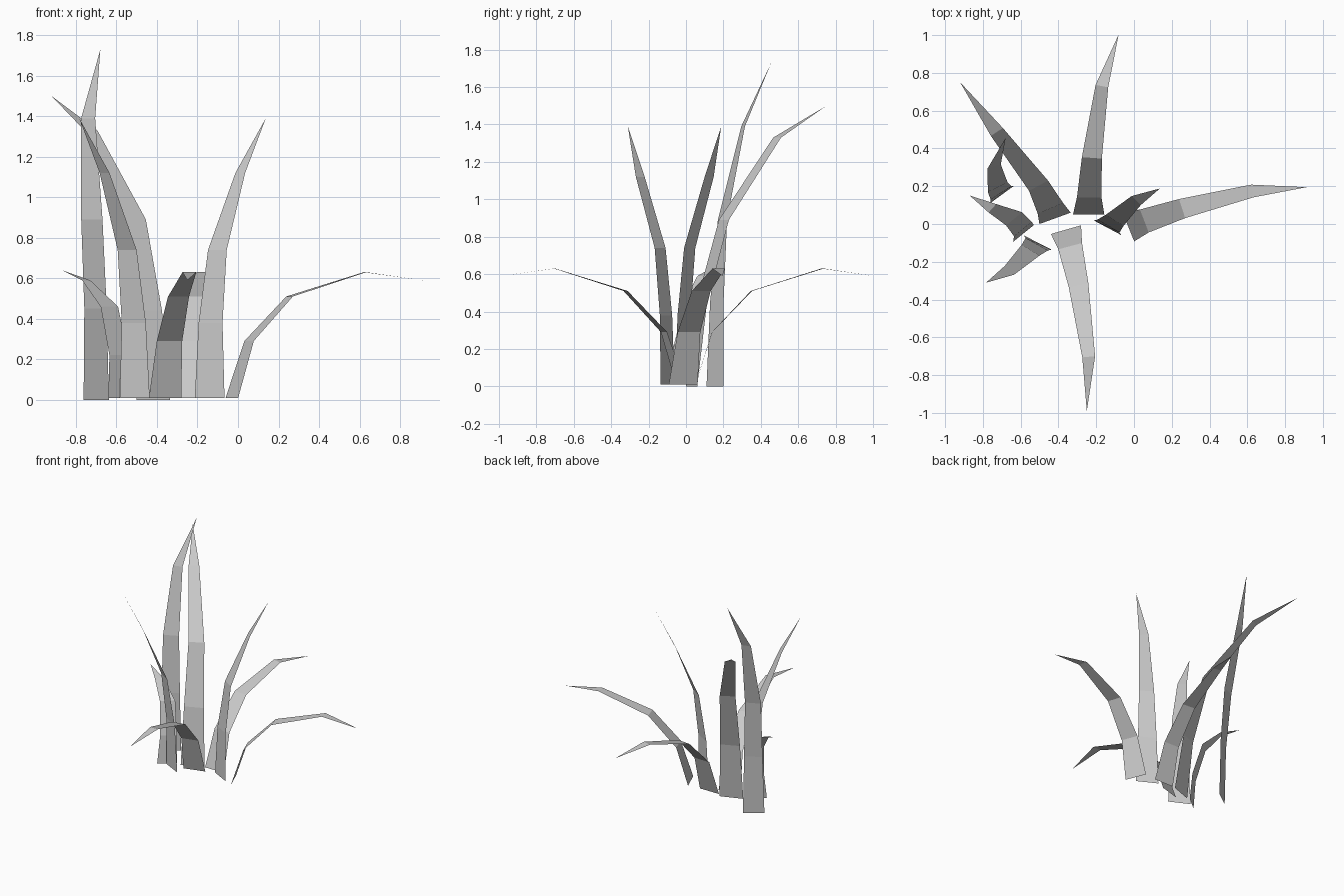
import bpy
import bmesh
from math import radians
from mathutils import Matrix, Vector

cube = bpy.data.objects.get("Cube")
if cube:
    bpy.data.objects.remove(cube, do_unlink=True)

grey = bpy.data.materials.new("plain_grey")
grey.use_nodes = True
colour = (0.6, 0.6, 0.6, 1)
grey.diffuse_color = colour
shader = next(n for n in grey.node_tree.nodes if n.type == "BSDF_PRINCIPLED")
shader.inputs["Base Color"].default_value = colour

# Blade shapes: rows of (sideways, outward, height, half width, yaw in degrees).
# A zero half width is the pointed tip.
ARCHING = [(0, 0, .01, .083, 0), (.003, .09, .29, .065, -1),
           (.017, .3, .51, .053, -4), (.07, .68, .63, .034, -11),
           (.159, .954, .59, 0, 0)]
MEDIUM = [(0, 0, .01, .083, 0), (0, .01, .38, .068, -2),
          (.015, .053, .74, .055, -5), (.066, .198, 1.12, .034, -17),
          (.147, .314, 1.39, 0, 0)]
LEANING = [(0, 0, 0, .088, 0), (-.005, .058, .44, .073, 3),
           (-.023, .192, .89, .057, 8), (-.133, .535, 1.33, .038, 13),
           (-.226, .849, 1.5, 0, 0)]
TALL = [(0, 0, 0, .077, 0), (.003, .01, .45, .066, -3),
        (.006, .045, .89, .058, -11), (.056, .145, 1.39, .036, -20),
        (.193, .231, 1.73, 0, 0)]
SHORT = [(0, 0, .01, .071, 0), (.012, .02, .22, .06, 0),
         (.01, .092, .46, .055, 0), (-.044, .207, .59, .03, 9),
         (-.095, .335, .64, 0, 0)]


def blade(name, shape, x, y, heading):
    """A flat strip tapering to a point, curving out along its heading."""
    place = Matrix.Translation((x, y, 0)) @ Matrix.Rotation(radians(heading - 90), 4, "Z")
    bm = bmesh.new()
    previous = None
    for side, out, height, half, yaw in shape:
        centre = Vector((side, out, height))
        across = Matrix.Rotation(radians(yaw), 3, "Z") @ Vector((half, 0, 0))
        points = [centre - across, centre + across] if half else [centre]
        row = [bm.verts.new(place @ p) for p in points]
        if previous:
            bm.faces.new(previous + row[::-1])
        previous = row
    mesh = bpy.data.meshes.new(name)
    bm.to_mesh(mesh)
    bm.free()
    mesh.materials.append(grey)
    obj = bpy.data.objects.new(name, mesh)
    bpy.context.scene.collection.objects.link(obj)


# Clump of blades
blade("back_arching_blade", ARCHING, -.24, .05, 90)
blade("front_arching_blade", ARCHING, -.36, -.03, -74)
blade("left_arching_blade", ARCHING, -.03, -.015, 22)
blade("front_medium_blade", MEDIUM, -.51, -.098, -117)
blade("left_medium_blade", MEDIUM, -.14, -.02, 62)
blade("back_leaning_blade", LEANING, -.418, .03, 110)
blade("tall_blade", TALL, -.7, .155, 126)
blade("short_blade", SHORT, -.585, -.05, 129)
